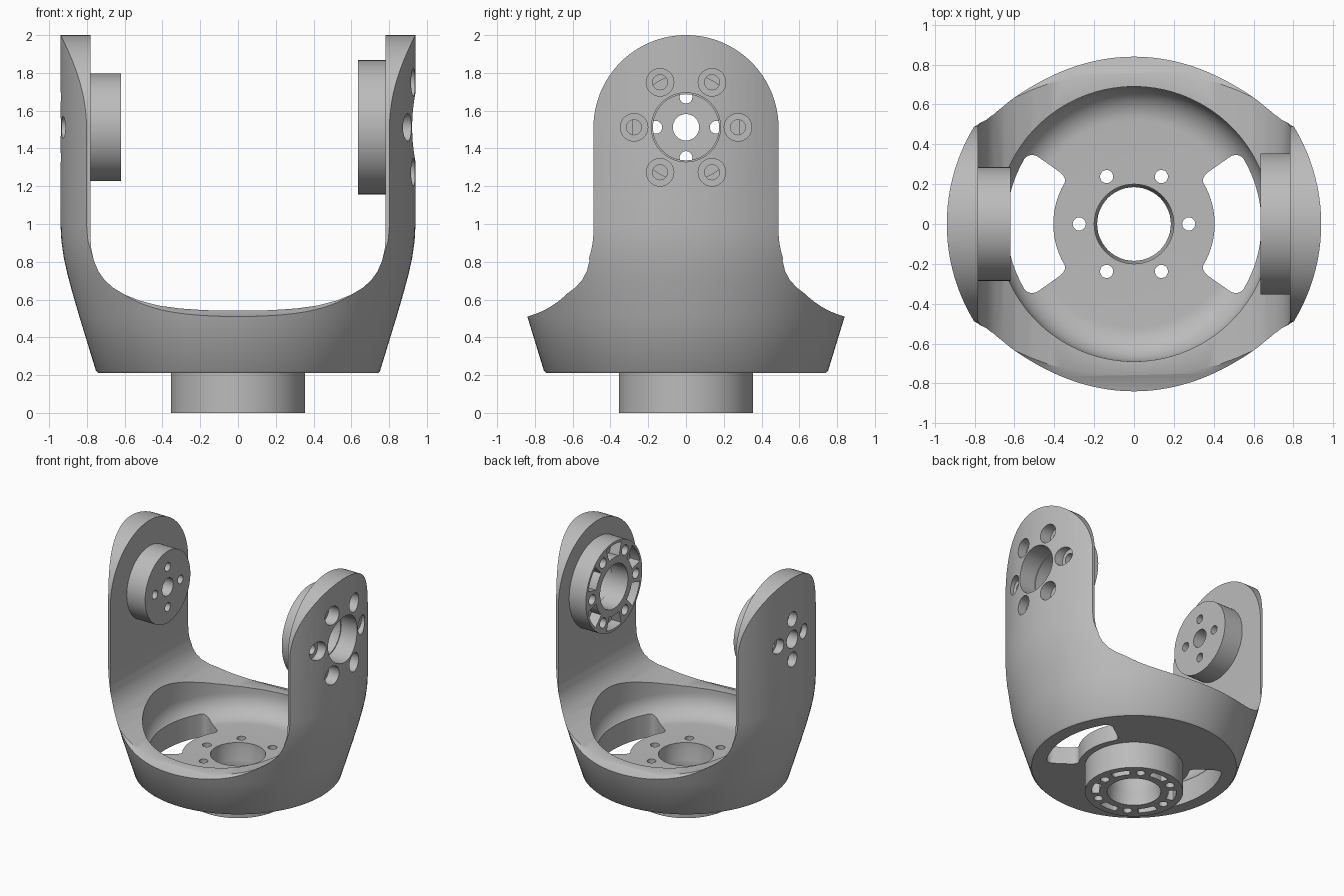
import bpy, bmesh
from math import sin, cos, pi, radians
from mathutils import Vector

if "Cube" in bpy.data.objects:
    bpy.data.objects.remove(bpy.data.objects["Cube"])

grey = bpy.data.materials.new("machined grey")
grey.use_nodes = True
grey.diffuse_color = (0.5, 0.5, 0.5, 1)
grey.node_tree.nodes["Principled BSDF"].inputs["Base Color"].default_value = (0.5, 0.5, 0.5, 1)

PIVOT = 1.512   # height of the arm axis
HALF = 0.49     # half width of an arm
WALL = 0.782    # inner face of an arm


def finish(bm, name):
    bmesh.ops.recalc_face_normals(bm, faces=bm.faces)
    mesh = bpy.data.meshes.new(name)
    bm.to_mesh(mesh)
    bm.free()
    mesh.materials.append(grey)
    obj = bpy.data.objects.new(name, mesh)
    bpy.context.collection.objects.link(obj)
    return obj


def lathe(name, profile, steps=128):
    """Spin an (r, z) profile that starts and ends on the axis."""
    bm = bmesh.new()
    vs = [bm.verts.new((r, 0, z)) for r, z in profile]
    es = [bm.edges.new(pair) for pair in zip(vs, vs[1:])]
    bmesh.ops.spin(bm, geom=vs + es, cent=(0, 0, 0), axis=(0, 0, 1),
                   angle=2 * pi, steps=steps, use_merge=True)
    bmesh.ops.remove_doubles(bm, verts=bm.verts, dist=1e-5)
    return finish(bm, name)


def prism(name, outline, lo, hi, axis="Z", rounding=0):
    """Extrude a flat outline from lo to hi along an axis."""
    place = {"X": lambda u, v, w: (w, u, v),
             "Y": lambda u, v, w: (u, w, v),
             "Z": lambda u, v, w: (u, v, w)}[axis]
    bm = bmesh.new()
    face = bm.faces.new([bm.verts.new(place(u, v, lo)) for u, v in outline])
    new = bmesh.ops.extrude_face_region(bm, geom=[face])["geom"]
    shift = Vector(place(0, 0, hi - lo))
    bmesh.ops.translate(bm, vec=shift, verts=[g for g in new if isinstance(g, bmesh.types.BMVert)])
    bmesh.ops.recalc_face_normals(bm, faces=bm.faces)
    if rounding:
        corners = [e for e in bm.edges if e.calc_face_angle() > 0.8
                   and abs((e.verts[0].co - e.verts[1].co).dot(shift)) > 1e-6]
        bmesh.ops.bevel(bm, geom=corners, offset=rounding, segments=6,
                        affect="EDGES", profile=0.5)
    return finish(bm, name)


def arc(cu, cv, ru, rv, start, end, n=24):
    angles = [radians(start + (end - start) * i / n) for i in range(n + 1)]
    return [(cu + ru * cos(a), cv + rv * sin(a)) for a in angles]


def disc(name, u, v, r, lo, hi, axis="Z", n=32):
    return prism(name, arc(u, v, r, r, 0, 360, n)[:-1], lo, hi, axis)


def sector(name, u, v, r1, r2, mid, spread, lo, hi, axis="Z", rounding=0):
    outline = arc(u, v, r2, r2, mid - spread, mid + spread, 16)
    outline += arc(u, v, r1, r1, mid + spread, mid - spread, 16)
    return prism(name, outline, lo, hi, axis, rounding)


def carve(targets, cutters, operation="DIFFERENCE"):
    for obj in targets:
        bpy.context.view_layer.objects.active = obj
        for cutter in cutters:
            mod = obj.modifiers.new("cut", "BOOLEAN")
            mod.operation = operation
            mod.solver = "EXACT"
            mod.object = cutter
            bpy.ops.object.modifier_apply(modifier=mod.name)
    for cutter in cutters:
        bpy.data.objects.remove(cutter)


# Yoke: a flared round body trimmed to the arm outline
yoke = lathe("yoke", [(0, 0.21), (0.74, 0.21), (0.752, 0.222), (0.84, 0.51), (0.875, 0.63),
                      (0.902, 0.73), (0.922, 0.82), (0.935, 0.91), (0.94, 1.0), (0.94, 2.1), (0, 2.1)])
R = 0.472
side = [(1.0, 0.1), (1.0, 0.47)] + arc(HALF + R, 0.966, R, R, 255, 180)
side += arc(0, 2 - HALF, HALF, HALF, 0, 90, 32)
side += [(-y, z) for y, z in reversed(side[:-1])]
carve([yoke], [prism("outline", side, -1.2, 1.2, "X")], "INTERSECT")

# Channel between the arms, sagging gently to the middle, then the round bowl
channel = [(WALL, 2.3), (WALL, 0.94), (0.777, 0.87), (0.763, 0.805), (0.738, 0.748), (0.705, 0.702),
           (0.66, 0.662), (0.6, 0.626), (0.52, 0.594), (0.42, 0.568), (0.31, 0.553), (0.18, 0.544), (0.06, 0.541)]
channel += [(-x, z) for x, z in reversed(channel)]
bowl = [(0, 0.345)] + arc(0.52, 0.515, 0.17, 0.17, -90, 0, 12) + [(0.69, 1.0), (0, 1.0)]
carve([yoke], [prism("channel", channel, -1.2, 1.2, "Y"), lathe("bowl", bowl)])

# Floor windows beside both arms
carve([yoke], [sector("window", 0, 0, 0.405, 0.64, mid, 35, 0.15, 0.6, "Z", 0.055)
               for mid in (0, 180)])

# Base flange and the two arm hubs
base = disc("base_flange", 0, 0, 0.355, 0, 0.211, n=96)
left_hub = disc("left_hub", 0, PIVOT, 0.355, 0.635, WALL + 0.001, "X", 96)
right_hub = disc("right_hub", 0, PIVOT, 0.285, -WALL - 0.001, -0.62, "X", 96)


def ring(count, radius):
    return [(radius * cos(2 * pi * i / count), radius * sin(2 * pi * i / count))
            for i in range(count)]


# Base bore, bolt holes and underside slots
bore = [(0, -0.1), (0.194, -0.1), (0.194, 0.08), (0.185, 0.1), (0.185, 0.2), (0.2, 0.3), (0.2, 0.5), (0, 0.5)]
carve([yoke, base], [lathe("bore", bore, 48)]
      + [disc("bolt", x, y, 0.033, -0.1, 0.5, n=20) for x, y in ring(6, 0.275)])
carve([base], [sector("slot", 0, 0, 0.25, 0.306, 30 + 60 * i, 14, -0.1, 0.1, "Z", 0.022)
               for i in range(6)])

# Left arm: wide bore, counterbored bolts, pockets in the hub face
carve([yoke], [disc("bore", 0, PIVOT, 0.183, 0.5, 1.1, "X", 48)])
carve([left_hub], [disc("bore", 0, PIVOT, 0.175, 0.5, 1.1, "X", 48)])
carve([yoke, left_hub], [disc("bolt", y, PIVOT + z, 0.04, 0.5, 1.1, "X", 20) for y, z in ring(6, 0.275)])
carve([yoke], [disc("counterbore", y, PIVOT + z, 0.073, 0.845, 1.1, "X", 28) for y, z in ring(6, 0.275)])
carve([left_hub], [sector("pocket", 0, PIVOT, 0.23, 0.335, 30 + 60 * i, 16, 0.5, 0.72, "X")
                   for i in range(6)])

# Right arm: small centre hole and four bolts
carve([yoke, right_hub], [disc("centre", 0, PIVOT, 0.07, -1.1, -0.5, "X")]
      + [disc("bolt", y, PIVOT + z, 0.034, -1.1, -0.5, "X", 20) for y, z in ring(4, 0.16)])
carve([yoke], [disc("counterbore", y, PIVOT + z, 0.058, -1.1, -0.87, "X", 28) for y, z in ring(4, 0.16)])

# Smooth shading with crisp edges
for obj in (yoke, base, left_hub, right_hub):
    bpy.ops.object.select_all(action="DESELECT")
    obj.select_set(True)
    bpy.context.view_layer.objects.active = obj
    bpy.ops.object.shade_smooth_by_angle(angle=radians(30))
